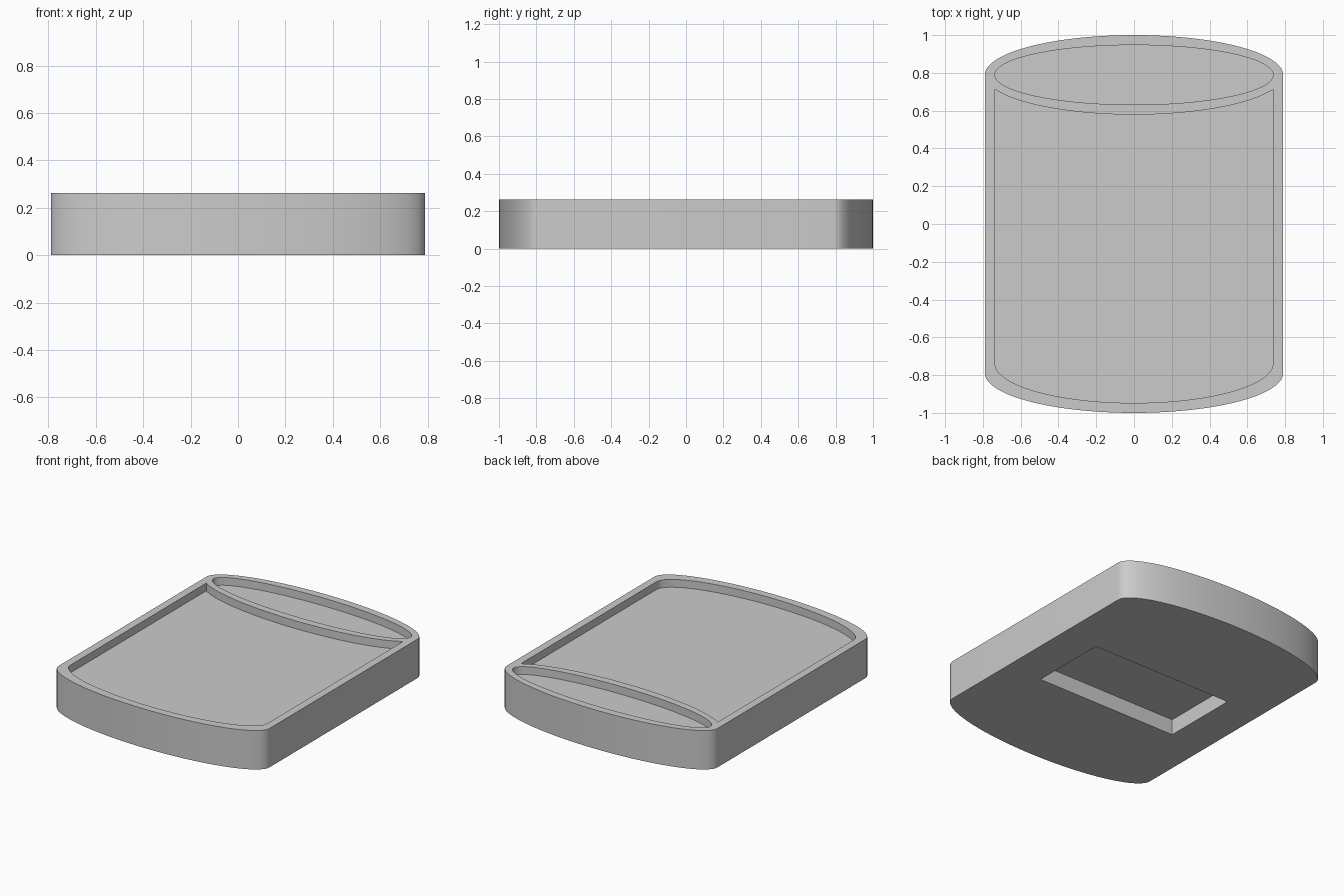
import bpy, bmesh, math

cube = bpy.data.objects.get("Cube")
if cube:
    bpy.data.objects.remove(cube, do_unlink=True)

U = 1 / 19            # base unit: the tray is 30 x 38 x 5 units
SEG = 72

grey = bpy.data.materials.new("plain grey")
grey.use_nodes = True
colour = (0.6, 0.6, 0.6, 1)
grey.diffuse_color = colour
grey.node_tree.nodes["Principled BSDF"].inputs["Base Color"].default_value = colour


def arc(a, b, cy, start, end, n=SEG):
    """Points along an ellipse centred on (0, cy), angles in radians."""
    steps = [start + (end - start) * i / n for i in range(n + 1)]
    return [(a * math.cos(t), cy + b * math.sin(t)) for t in steps]


def prism(name, outline, z0, z1):
    """Extrude a counter-clockwise outline from z0 to z1."""
    bm = bmesh.new()
    base = bm.faces.new([bm.verts.new((x * U, y * U, z0 * U)) for x, y in outline])
    top = bmesh.ops.extrude_face_region(bm, geom=[base])["geom"]
    verts = [g for g in top if isinstance(g, bmesh.types.BMVert)]
    bmesh.ops.translate(bm, verts=verts, vec=(0, 0, (z1 - z0) * U))
    bmesh.ops.recalc_face_normals(bm, faces=bm.faces)
    mesh = bpy.data.meshes.new(name)
    bm.to_mesh(mesh)
    bm.free()
    mesh.materials.append(grey)
    obj = bpy.data.objects.new(name, mesh)
    bpy.context.collection.objects.link(obj)
    return obj


pi = math.pi

# Body with bowed front and back
body = prism("tray_body", arc(15, 4, 15, 0, pi) + arc(15, 4, -15, pi, 2 * pi), 0, 5)

# Back oval recess
oval = prism("oval_recess_cutter", arc(14, 3, 15, 0, 2 * pi, 2 * SEG)[:-1], 4, 6)

# Main recess: bowed front, back edge following the oval's rim
edge = math.acos(14 / 15)
main = prism("main_recess_cutter",
             arc(14, 4, -14, pi, 2 * pi) + arc(15, 4, 15, -edge, edge - pi), 4, 6)

# Rectangular pocket underneath
pocket = prism("bottom_pocket_cutter", [(-10, -5), (10, -5), (10, 5), (-10, 5)], -1, 2)

bpy.ops.object.select_all(action='DESELECT')
body.select_set(True)
bpy.context.view_layer.objects.active = body
for cutter in (oval, main, pocket):
    mod = body.modifiers.new(cutter.name, 'BOOLEAN')
    mod.operation = 'DIFFERENCE'
    mod.solver = 'EXACT'
    mod.object = cutter
    bpy.ops.object.modifier_apply(modifier=mod.name)
    bpy.data.objects.remove(cutter, do_unlink=True)

bpy.ops.object.shade_smooth_by_angle(angle=math.radians(30))
